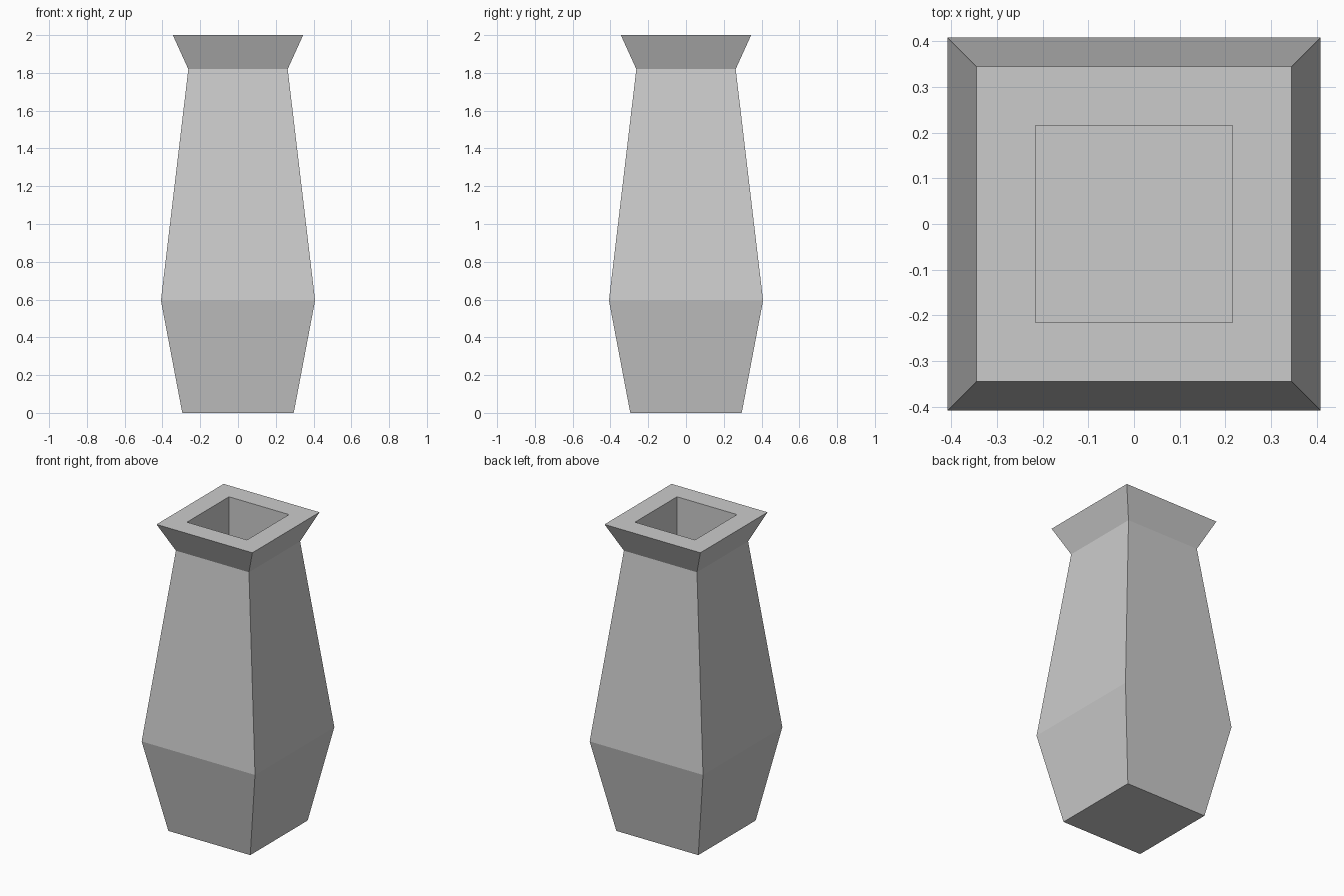
import bpy, bmesh

if "Cube" in bpy.data.objects:
    bpy.data.objects.remove(bpy.data.objects["Cube"])

# Square vase profile: (half width, height), outside from base to rim, then inside to floor
PROFILE = [
    (0.295, 0.0), (0.408, 0.595), (0.263, 1.82), (0.345, 2.0),
    (0.216, 2.0), (0.216, 0.1),
]
CORNERS = [(-1, -1), (1, -1), (1, 1), (-1, 1)]


def square_loft(name, profile):
    bm = bmesh.new()
    rings = [[bm.verts.new((sx * r, sy * r, z)) for sx, sy in CORNERS]
             for r, z in profile]
    # Side walls, rim and inner walls
    for low, high in zip(rings, rings[1:]):
        for i in range(4):
            j = (i + 1) % 4
            bm.faces.new((low[i], low[j], high[j], high[i]))
    # Underside and inner floor
    bm.faces.new(rings[0][::-1])
    bm.faces.new(rings[-1])
    bmesh.ops.recalc_face_normals(bm, faces=bm.faces[:])
    mesh = bpy.data.meshes.new(name)
    bm.to_mesh(mesh)
    bm.free()
    obj = bpy.data.objects.new(name, mesh)
    bpy.context.collection.objects.link(obj)
    return obj


square_loft("vase", PROFILE)
